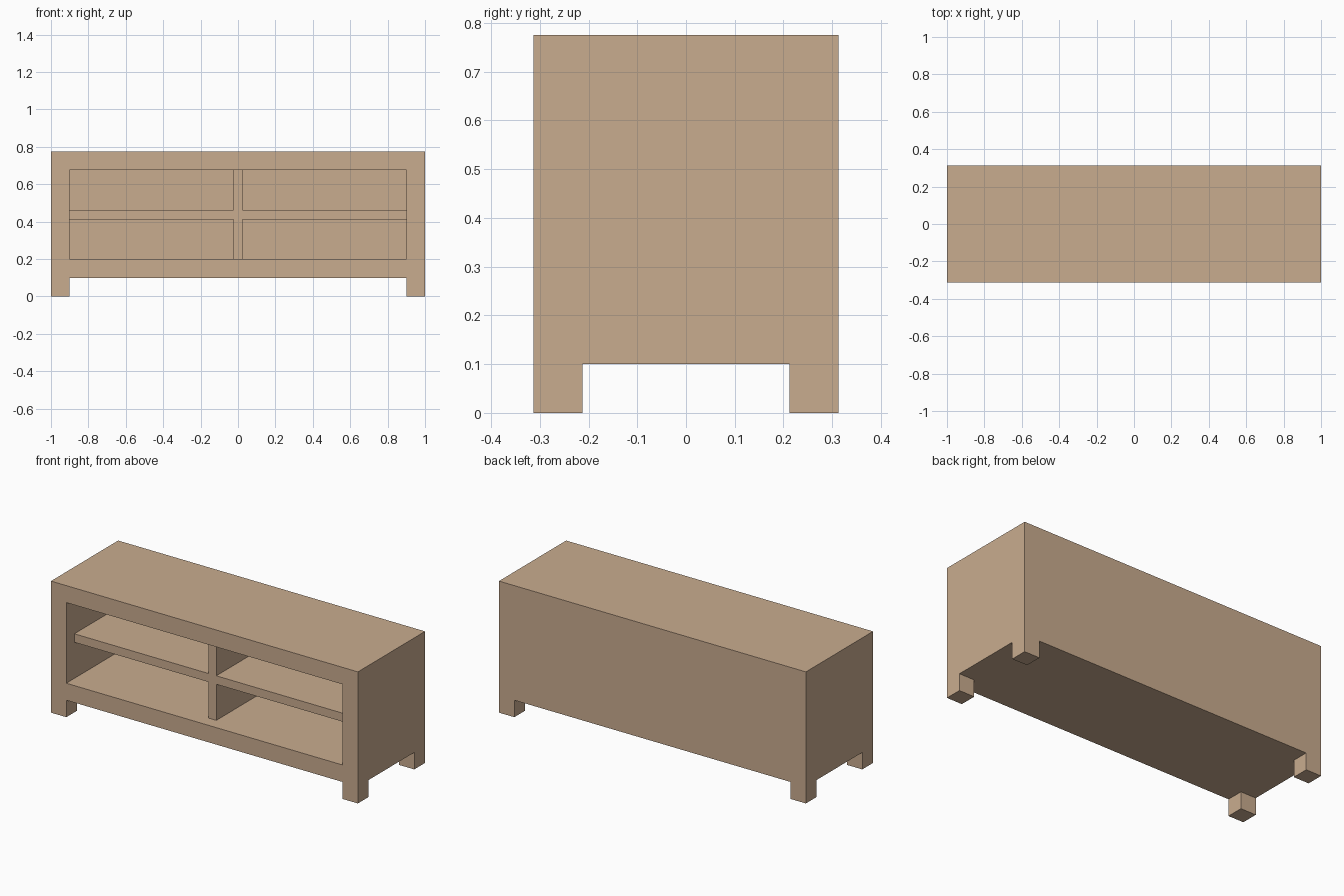
import bpy, bmesh
from mathutils import Vector

if "Cube" in bpy.data.objects:
    bpy.data.objects.remove(bpy.data.objects["Cube"])

W, D, H = 1.0, 0.3125, 0.775   # half width, half depth, full height
T = 0.1                        # frame thickness and leg size
SHELF_Z, HALF_T = 0.4375, 0.025

wood = bpy.data.materials.new("light_wood")
wood.diffuse_color = (0.584, 0.413, 0.275, 1)
wood.use_nodes = True
wood.node_tree.nodes["Principled BSDF"].inputs["Base Color"].default_value = wood.diffuse_color


def finish(name, bm):
    bmesh.ops.recalc_face_normals(bm, faces=bm.faces)
    mesh = bpy.data.meshes.new(name)
    bm.to_mesh(mesh)
    bm.free()
    mesh.materials.append(wood)
    obj = bpy.data.objects.new(name, mesh)
    bpy.context.collection.objects.link(obj)
    return obj


def push(bm, faces, offset):
    """Extrude each face separately along the offset."""
    new = bmesh.ops.extrude_discrete_faces(bm, faces=faces)["faces"]
    verts = list({v for f in new for v in f.verts})
    bmesh.ops.translate(bm, verts=verts, vec=offset)


# Cabinet: a block cut into a frame grid
bm = bmesh.new()
bmesh.ops.create_cube(bm, size=1)
bmesh.ops.scale(bm, verts=bm.verts, vec=(2 * W, 2 * D, H - T))
bmesh.ops.translate(bm, verts=bm.verts, vec=(0, 0, (H + T) / 2))
cuts = [((s * (W - T), 0, 0), (1, 0, 0)) for s in (-1, 1)]
cuts += [((0, s * (D - T), 0), (0, 1, 0)) for s in (-1, 1)]
cuts += [((0, 0, z), (0, 0, 1)) for z in (2 * T, H - T)]
for co, no in cuts:
    bmesh.ops.bisect_plane(bm, geom=bm.verts[:] + bm.edges[:] + bm.faces[:],
                           plane_co=co, plane_no=no)
bm.normal_update()

# Four legs pulled down from the corners of the underside
corners = []
opening = []
for f in bm.faces:
    c = f.calc_center_median()
    if f.normal.z < -0.9 and abs(c.x) > W - T and abs(c.y) > D - T:
        corners.append(f)
    if f.normal.y < -0.9 and abs(c.x) < W - T and 2 * T < c.z < H - T:
        opening.append(f)
push(bm, corners, Vector((0, 0, -T)))

# Open compartment pushed in from the front
push(bm, opening, Vector((0, 2 * D - T, 0)))
finish("cabinet", bm)

# Shelf and divider: one cross-shaped profile, set back from the front
a, b = W - T, HALF_T
lo, hi = 2 * T, H - T
s0, s1 = SHELF_Z - HALF_T, SHELF_Z + HALF_T
profile = [(-a, s0), (-b, s0), (-b, lo), (b, lo), (b, s0), (a, s0),
           (a, s1), (b, s1), (b, hi), (-b, hi), (-b, s1), (-a, s1)]
y0, y1 = -D + 0.075, D - T
bm = bmesh.new()
face = bm.faces.new([bm.verts.new((x, y0, z)) for x, z in profile])
ext = bmesh.ops.extrude_face_region(bm, geom=[face])["geom"]
bmesh.ops.translate(bm, verts=[g for g in ext if isinstance(g, bmesh.types.BMVert)],
                    vec=(0, y1 - y0, 0))
finish("shelf_and_divider", bm)
